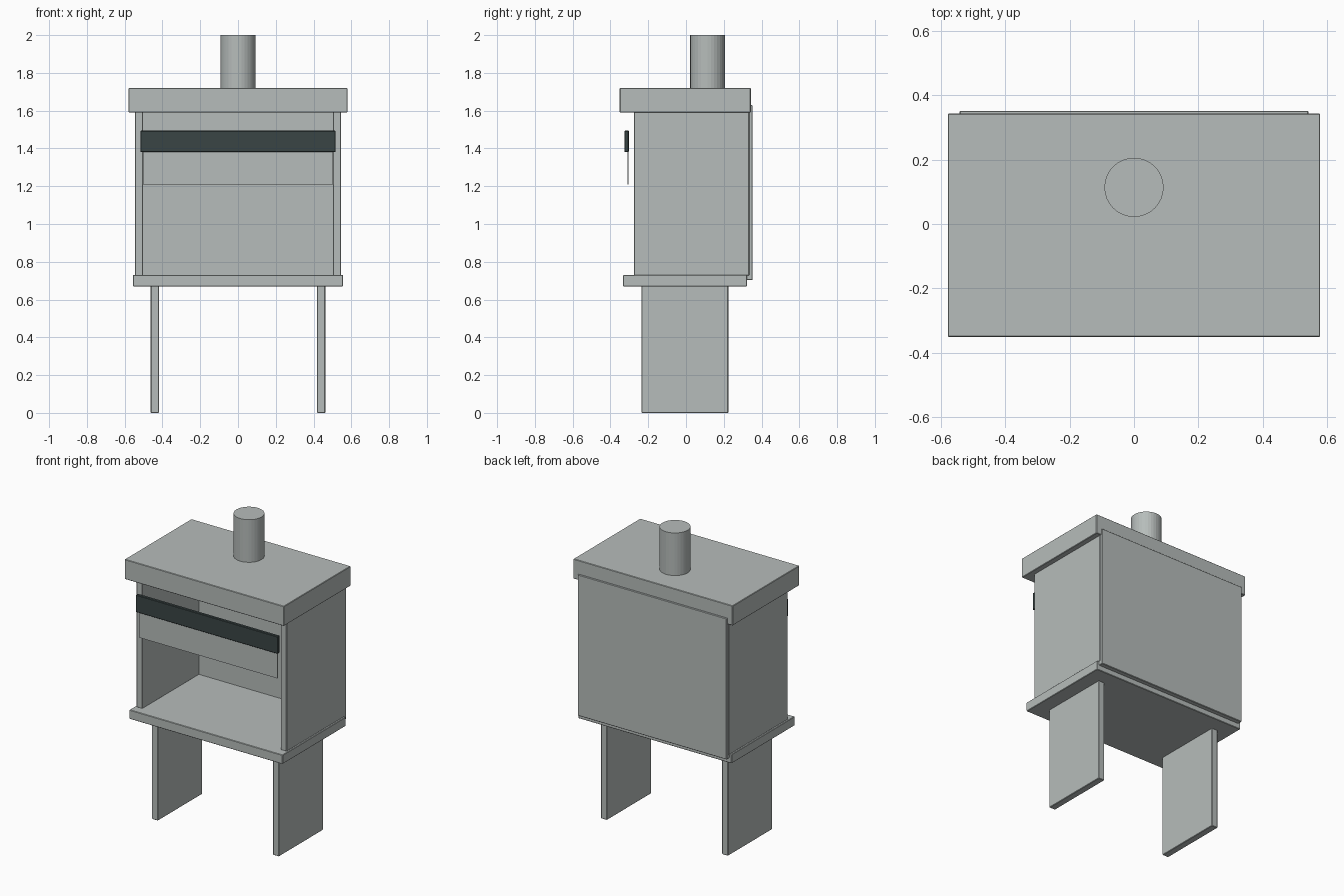
import bpy, bmesh
from mathutils import Vector

if "Cube" in bpy.data.objects:
    bpy.data.objects.remove(bpy.data.objects["Cube"])


def material(name, rgb):
    m = bpy.data.materials.new(name)
    m.diffuse_color = (*rgb, 1)
    m.use_nodes = True
    m.node_tree.nodes["Principled BSDF"].inputs["Base Color"].default_value = m.diffuse_color
    return m


grey = material("pale grey", (0.47, 0.505, 0.495))
dark = material("dark slate", (0.042, 0.06, 0.06))


def finish(name, bm, mat):
    me = bpy.data.meshes.new(name)
    bm.to_mesh(me)
    bm.free()
    me.materials.append(mat)
    ob = bpy.data.objects.new(name, me)
    bpy.context.collection.objects.link(ob)
    return ob


def box(name, x, y, z, mat=grey, bevel=0.003):
    """Box from (min, max) ranges with a tiny edge bevel."""
    bm = bmesh.new()
    bmesh.ops.create_cube(bm, size=1)
    for v in bm.verts:
        v.co = Vector([r[0] if c < 0 else r[1] for c, r in zip(v.co, (x, y, z))])
    ob = finish(name, bm, mat)
    if bevel:
        mod = ob.modifiers.new("bevel", 'BEVEL')
        mod.width = bevel
        mod.segments = 1
    return ob


# Legs and side walls, left and right
for side, s in (("left", -1), ("right", 1)):
    box(side + "_leg", sorted((s * 0.418, s * 0.462)), (-0.235, 0.224), (0, 0.672))
    box(side + "_wall", sorted((s * 0.503, s * 0.546)), (-0.275, 0.335), (0.728, 1.592))

# Firebox floor, back and top
box("base_shelf", (-0.557, 0.557), (-0.333, 0.322), (0.67, 0.73))
box("back_panel", (-0.542, 0.542), (0.314, 0.352), (0.703, 1.63))
box("top_slab", (-0.579, 0.579), (-0.351, 0.343), (1.59, 1.72))

# Raised front panel with its dark bar
box("front_panel", (-0.502, 0.502), (-0.309, -0.304), (1.21, 1.46), bevel=0)
box("front_bar", (-0.516, 0.516), (-0.325, -0.303), (1.38, 1.494), dark)

# Flue pipe
bm = bmesh.new()
bmesh.ops.create_cone(bm, cap_ends=True, segments=32, radius1=0.092,
                      radius2=0.092, depth=0.29)
bmesh.ops.translate(bm, verts=bm.verts, vec=(0, 0.114, 1.855))
finish("flue_pipe", bm, grey)
